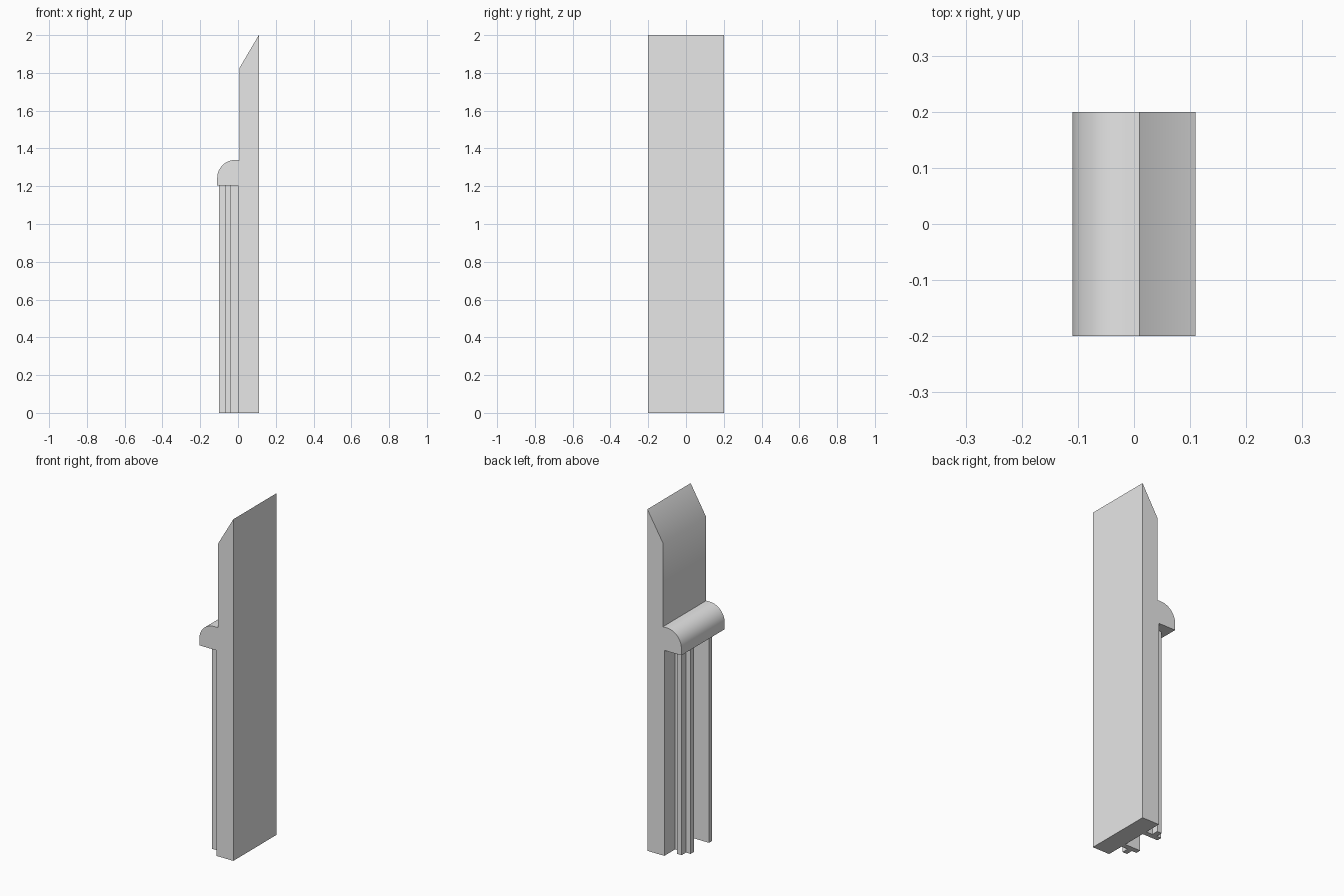
import bpy, bmesh, math

cube = bpy.data.objects.get("Cube")
if cube:
    bpy.data.objects.remove(cube, do_unlink=True)

grey = bpy.data.materials.new("light_grey")
grey.use_nodes = True
grey.diffuse_color = (0.8, 0.8, 0.8, 1)
grey.node_tree.nodes["Principled BSDF"].inputs["Base Color"].default_value = (0.8, 0.8, 0.8, 1)


def extrude(name, points, offset):
    """Fill a closed outline and extrude it along offset."""
    bm = bmesh.new()
    face = bm.faces.new([bm.verts.new(p) for p in points])
    moved = bmesh.ops.extrude_face_region(bm, geom=[face])["geom"]
    bmesh.ops.translate(bm, vec=offset,
                        verts=[v for v in moved if isinstance(v, bmesh.types.BMVert)])
    bmesh.ops.recalc_face_normals(bm, faces=bm.faces)
    mesh = bpy.data.meshes.new(name)
    bm.to_mesh(mesh)
    bm.free()
    mesh.materials.append(grey)
    obj = bpy.data.objects.new(name, mesh)
    bpy.context.collection.objects.link(obj)
    return obj


# Board with slanted tip and rounded nosing, as one profile across the width
RADIUS, STEPS = 0.095, 16
profile = [(0.11, 0), (0, 0), (0, 1.203), (-0.11, 1.203)]
for i in range(STEPS + 1):
    a = math.pi - i * math.pi / 2 / STEPS
    profile.append((-0.015 + RADIUS * math.cos(a), 1.244 + RADIUS * math.sin(a)))
profile += [(0.009, 1.339), (0.009, 1.828), (0.11, 2)]
board = extrude("board_with_nosing", [(x, -0.2, z) for x, z in profile], (0, 0.4, 0))
bpy.ops.object.select_all(action="DESELECT")
board.select_set(True)
bpy.context.view_layer.objects.active = board
bpy.ops.object.shade_smooth_by_angle(angle=math.radians(35))

# Two mirrored rails below the nosing, each with an outward lip
rail = [(0, 0.07), (-0.1, 0.07), (-0.1, 0.1), (-0.07, 0.1),
        (-0.07, 0.14), (-0.04, 0.14), (-0.04, 0.1), (0, 0.1)]
for name, side in (("back_rail", 1), ("front_rail", -1)):
    extrude(name, [(x, y * side, 0) for x, y in rail], (0, 0, 1.203))
